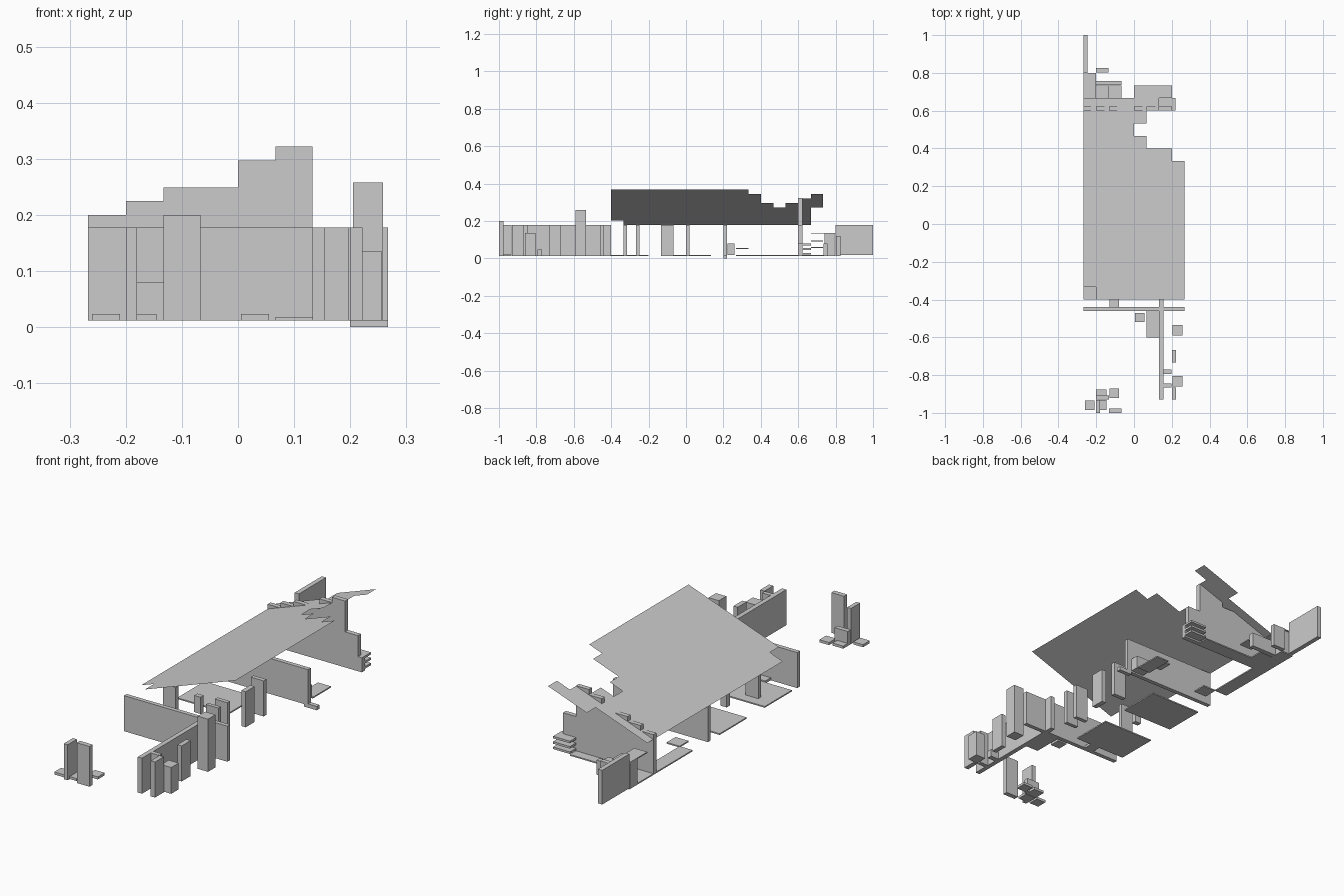
import bpy, bmesh

grey = bpy.data.materials.new("light_grey")
grey.diffuse_color = (0.6, 0.6, 0.6, 1)
SLOPE, EAVE = 0.19 / 0.533, 0.178
F, L = 0.012, 0.018          # floor underside and floor top
T = 0.178                    # wall height


def finish(name, bm):
    mesh = bpy.data.meshes.new(name)
    bm.to_mesh(mesh)
    bm.free()
    mesh.materials.append(grey)
    ob = bpy.data.objects.new(name, mesh)
    bpy.context.collection.objects.link(ob)
    return ob


def box(name, x0, x1, y0, y1, z0, z1):
    bm = bmesh.new()
    bmesh.ops.create_cube(bm, size=1)
    for v in bm.verts:
        v.co = (x1 if v.co.x > 0 else x0,
                y1 if v.co.y > 0 else y0,
                z1 if v.co.z > 0 else z0)
    finish(name, bm)


# Sloping broken roof sheet
outline = [(-.2, -.4), (.267, -.4), (.267, .333), (.2, .333), (.2, .4),
           (.067, .4), (.067, .467), (0, .467), (0, .533), (.067, .533),
           (.067, .6), (.133, .6), (.133, .667), (.2, .667), (.2, .733),
           (0, .733), (0, .667), (-.267, .667), (-.267, -.333), (-.2, -.333)]
bm = bmesh.new()
bm.faces.new([bm.verts.new((x, y, EAVE + (x + .267) * SLOPE)) for x, y in outline])
finish("roof", bm)

# Stepped gable wall, extruded from its profile
steps = [(-.267, F), (.2, F), (.2, T), (.133, T), (.133, .322), (.067, .322),
         (.067, .297), (0, .297), (0, .249), (-.133, .249), (-.133, .225),
         (-.2, .225), (-.2, .2), (-.267, .2)]
bm = bmesh.new()
face = bm.faces.new([bm.verts.new((x, .6, z)) for x, z in steps])
ext = bmesh.ops.extrude_face_region(bm, geom=[face])
for v in ext["geom"]:
    if isinstance(v, bmesh.types.BMVert):
        v.co.y = .622
bmesh.ops.recalc_face_normals(bm, faces=bm.faces)
finish("gable_wall", bm)

# Main walls
box("front_wall", -.267, .267, -.46, -.44, F, T)
box("long_front_wall", .133, .155, -.93, -.4, F, T)
box("cross_wall", -.267, .2, .2, .22, F, T)
box("cross_wall_end", .2, .222, .2, .22, F, T)
box("cross_wall_foot", .2, .267, .2, .22, 0, L)
box("back_left_wall", -.267, -.245, .8, 1, L, T)
box("gable_corner_post", .2, .22, .6, .622, F, .08)

# Posts along the open side
for y0, y1 in [(-.333, -.315), (-.267, -.248), (-.133, -.067), (0, .02)]:
    x0 = .067 if y1 - y0 < .05 else .11
    box("side_post", x0, .133, y0, y1, F, T)
box("inner_post", -.2, -.135, -.267, -.248, F, T)
box("inner_block", -.133, -.1, -.133, -.11, F, .09)
box("cross_wall_block", .133, .2, .222, .26, L, .08)

# Posts and blocks in the front yard
for x0, x1, y0, y1, z in [
        (.2, .222, -.93, -.865, T), (.205, .257, -.86, -.805, .135),
        (.2, .222, -.733, -.667, T), (.205, .258, -.59, -.535, .258),
        (.155, .198, -.865, -.845, T), (.155, .198, -.795, -.77, .048),
        (-.133, -.067, -1, -.977, .2), (-.2, -.18, -1, -.933, T),
        (-.2, -.133, -.93, -.908, .08)]:
    box("yard_post", x0, x1, y0, y1, F, z)

# Floor slabs
for x0, x1, y0, y1 in [
        (-.267, 0, -.4, -.2), (-.267, 0, -.067, .133),
        (-.267, -.2, .333, .667), (-.2, -.133, .267, .333),
        (.133, .2, .267, .4), (.067, .133, -.6, -.46),
        (-.2, .133, .622, .667), (-.267, -.2, .667, .8),
        (-.2, -.133, .667, .733)]:
    box("floor_slab", x0, x1, y0, y1, F, L)

# Loose paving tiles
for x0, x1, y0, y1 in [
        (-.26, -.21, -.985, -.935), (-.18, -.145, -.985, -.933),
        (-.2, -.145, -.908, -.875), (-.13, -.08, -.92, -.87),
        (.005, .055, -.52, -.47), (-.13, -.08, -.44, -.4)]:
    box("paving_tile", x0, x1, y0, y1, F, .024)

# Shelves and slats
box("shelf", .067, .133, .267, .333, .05, .057)
for z in (.03, .055, .08):
    box("corner_slat", .133, .22, .622, .667, z - .01, z)
for x0, x1, y1, z in [(-.267, -.2, .8, .137), (-.2, -.133, .733, .095),
                      (-.133, -.067, .733, .06)]:
    box("back_shelf", x0, x1, .667, y1, z - .005, z)

# Small blocks behind the gable
box("back_block", -.267, -.2, .74, .795, L, .132)
box("back_low_block", -.2, -.067, .735, .757, F, .08)
box("back_post", -.2, -.135, .803, .825, F, .12)
